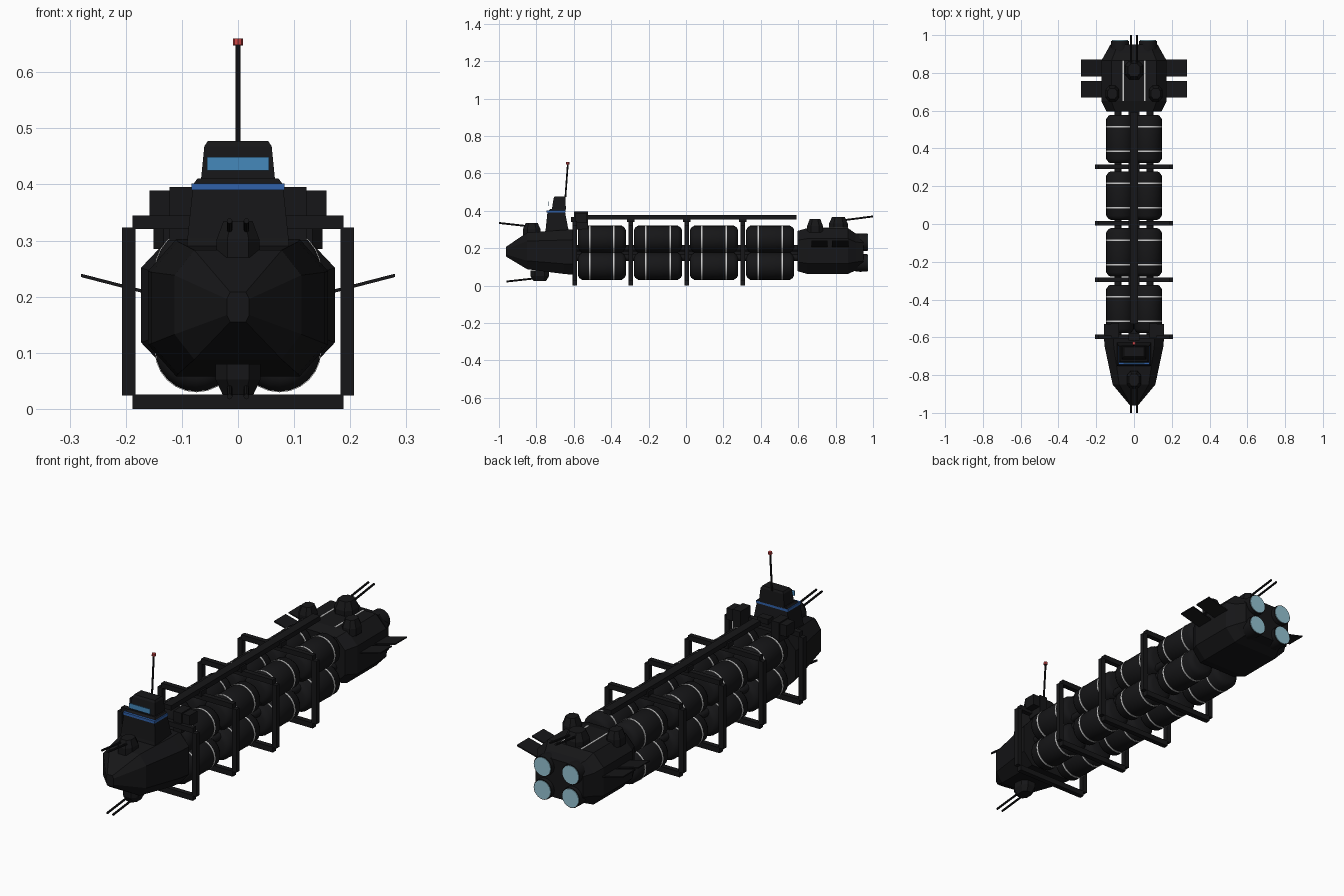
import bpy, math
from mathutils import Vector

if "Cube" in bpy.data.objects:
    bpy.data.objects.remove(bpy.data.objects["Cube"])


def material(name, r, g, b):
    m = bpy.data.materials.new(name)
    m.diffuse_color = (r, g, b, 1)
    m.use_nodes = True
    m.node_tree.nodes["Principled BSDF"].inputs["Base Color"].default_value = m.diffuse_color
    return m


DARK = material("dark_hull", 0.008, 0.008, 0.009)
WHITE = material("white_band", 0.8, 0.8, 0.8)
BLUE = material("bridge_blue", 0.03, 0.12, 0.4)
GLASS = material("window_blue", 0.06, 0.25, 0.5)
GLOW = material("engine_glow", 0.3, 0.55, 0.65)
RED = material("beacon_red", 0.6, 0.06, 0.06)


def loft(name, rings, mat=DARK, smooth=False):
    """Skin a list of equal-length point rings and cap both ends."""
    n = len(rings[0])
    verts = [p for r in rings for p in r]
    faces = [tuple(range(n))[::-1], tuple(range(len(verts) - n, len(verts)))]
    for k in range(len(rings) - 1):
        for i in range(n):
            j = (i + 1) % n
            faces.append((k * n + i, k * n + j, (k + 1) * n + j, (k + 1) * n + i))
    me = bpy.data.meshes.new(name)
    me.from_pydata([tuple(v) for v in verts], [], faces)
    me.materials.append(mat)
    ob = bpy.data.objects.new(name, me)
    bpy.context.collection.objects.link(ob)
    bpy.ops.object.select_all(action='DESELECT')
    ob.select_set(True)
    bpy.context.view_layer.objects.active = ob
    bpy.ops.object.mode_set(mode='EDIT')
    bpy.ops.mesh.select_all(action='SELECT')
    bpy.ops.mesh.normals_make_consistent(inside=False)
    bpy.ops.object.mode_set(mode='OBJECT')
    if smooth:
        bpy.ops.object.shade_smooth_by_angle(angle=math.radians(35))
    return ob


def rect(x0, x1, y0, y1, z):
    return [(x0, y0, z), (x1, y0, z), (x1, y1, z), (x0, y1, z)]


def box(name, x0, x1, y0, y1, z0, z1, mat=DARK):
    return loft(name, [rect(x0, x1, y0, y1, z0), rect(x0, x1, y0, y1, z1)], mat)


def lathe_y(name, x, z, profile, mat=DARK, n=24):
    """Turned solid along y; profile is a list of (y, radius)."""
    return loft(name, [[(x + r * math.cos(2 * math.pi * i / n), y,
                         z + r * math.sin(2 * math.pi * i / n)) for i in range(n)]
                       for y, r in profile], mat, True)


def rod(name, a, b, r, mat=DARK, n=8):
    a, b = Vector(a), Vector(b)
    q = (b - a).to_track_quat('Z', 'Y')
    circle = [q @ Vector((r * math.cos(2 * math.pi * i / n),
                          r * math.sin(2 * math.pi * i / n), 0)) for i in range(n)]
    return loft(name, [[a + c for c in circle], [b + c for c in circle]], mat, True)


def octagon(y, hw, z0, z1):
    """Chamfered hull section."""
    cx, cz = hw * 0.69, (z1 - z0) * 0.23
    half = [(cx, z0), (hw, z0 + cz), (hw, z1 - cz), (cx, z1)]
    return [(x, y, z) for x, z in half] + [(-x, y, z) for x, z in reversed(half)]


def turret(name, x, y, z0, z1, hw, hl, muzzle=None):
    """Tapered gun house, with twin barrels if a muzzle (y, z) is given."""
    zs = [(z0, 1.0), (z0 + (z1 - z0) * 0.5, 1.0), (z1, 0.68)]
    rings = []
    for z, s in zs:
        w, l = hw * s, hl * s
        c = [(w, -l * .5), (w, l * .5), (w * .5, l), (-w * .5, l),
             (-w, l * .5), (-w, -l * .5), (-w * .5, -l), (w * .5, -l)]
        rings.append([(x + a, y + b, z) for a, b in c])
    loft(name, rings)
    if muzzle:
        for s in (-1, 1):
            rod(name + "_barrel", (x + s * .015, y, (z0 + z1) / 2 + (z1 - z0) * .2),
                (x + s * .015, muzzle[0], muzzle[1]), 0.005)


# bow and stern hulls
loft("bow_hull", [octagon(-.962, .02, .155, .208), octagon(-.85, .113, .088, .283),
                  octagon(-.65, .155, .062, .298), octagon(-.595, .16, .058, .302)])
loft("stern_hull", [octagon(.595, .145, .078, .292), octagon(.65, .173, .062, .308),
                    octagon(.865, .173, .062, .308), octagon(.905, .15, .08, .28),
                    octagon(.95, .125, .09, .27)])

# tanks: four groups of two by two, with white bands
for i in range(4):
    yc = -.45 + .3 * i
    for x in (-.074, .074):
        for z in (.104, .248):
            h = .128
            lathe_y("tank", x, z, [(yc - h, .05), (yc - h + .006, .062), (yc - h + .022, .073),
                                   (yc + h - .022, .073), (yc + h - .006, .062), (yc + h, .05)])
            for d in (-.065, .065):
                lathe_y("tank_band", x, z, [(yc + d - .004, .0745), (yc + d + .004, .0745)], WHITE)

# spine and feed pipes linking the tanks
box("spine", -.03, .03, -.61, .61, .135, .215)
for x in (-.085, .085):
    for z in (.15, .2):
        rod("feed_pipe", (x, -.61, z), (x, .62, z), .018, n=12)

# square frames around the tanks
for i in range(4):
    y = -.597 + .3 * i
    y0, y1 = y - .011, y + .013
    box("frame_bottom", -.188, .188, y0, y1, 0, .026)
    box("frame_top", -.188, .188, y0, y1, .321, .345)
    for s in (-1, 1):
        box("frame_side", *sorted((s * .183, s * .207)), y0, y1, .024, .323)
    box("walkway_support", -.028, .028, y0 - .008, y1 + .008, .34, .366)

# overhead walkway and the lockers behind the bridge
box("walkway", -.02, .02, -.53, .59, .354, .377)
for s in (-1, 1):
    box("locker", *sorted((s * .12, s * .158)), -.59, -.53, .335, .389)
    box("locker_inner", *sorted((s * .08, s * .122)), -.6, -.525, .3, .395)

# bridge tower
loft("bridge_tower", [rect(-.092, .092, -.755, -.615, .28), rect(-.09, .09, -.75, -.63, .305),
                      rect(-.08, .08, -.74, -.648, .4)])
box("bridge_band", -.083, .083, -.745, -.645, .39, .402, BLUE)
loft("bridge_deck", [rect(-.08, .08, -.735, -.645, .4), rect(-.072, .072, -.725, -.645, .411)])
loft("bridge_cabin", [rect(-.066, .066, -.717, -.642, .408), rect(-.06, .06, -.708, -.645, .468),
                      rect(-.054, .054, -.702, -.65, .477)])
box("bridge_window", -.055, .055, -.738, -.734, .425, .449, GLASS)
rod("antenna_mast", (0, -.645, .47), (0, -.632, .65), .0045)
rod("antenna_beacon", (0, -.632, .648), (0, -.6315, .66), .009, RED)

# gun turrets
turret("bow_top_turret", 0, -.825, .27, .335, .038, .047, (-1.0, .335))
turret("bow_bottom_turret", 0, -.782, .08, .025, .04, .05, (-.96, .022))
turret("stern_turret", 0, .815, .295, .368, .048, .05, (1.0, .37))
for s in (-1, 1):
    turret("stern_side_turret", s * .115, .69, .285, .355, .036, .042)

# white deck stripes on the stern
for s in (-1, 1):
    box("deck_stripe", s * .056 - .004, s * .056 + .004, .65, .865, .306, .31, WHITE)

# radiator fins
for s in (-1, 1):
    for y0, y1 in ((.67, .757), (.78, .87)):
        loft("radiator_fin", [[(s * x, y, z + t) for x, y, z in
                               ((.16, y0, .207), (.28, y0, .238), (.28, y1, .238), (.16, y1, .207))]
                              for t in (-.003, .003)])

# engines
for x in (-.074, .074):
    for z in (.122, .232):
        lathe_y("engine_nozzle", x, z, [(.88, .042), (.93, .048), (.97, .047)])
        lathe_y("engine_glow", x, z, [(.968, .043), (.973, .043)], GLOW)
